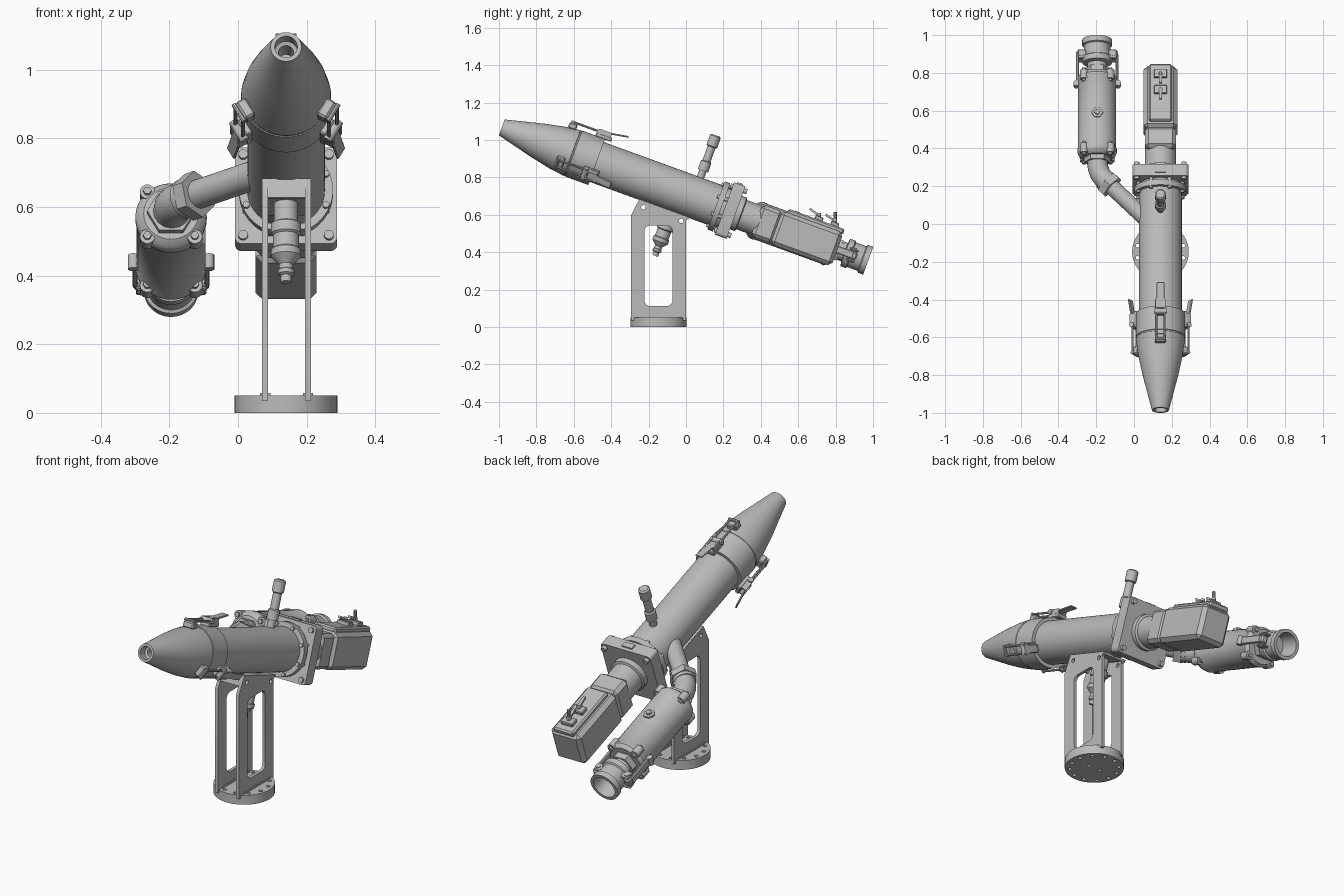
import bpy, bmesh
from math import radians, pi, sin, cos
from mathutils import Matrix, Vector

old = bpy.data.objects.get("Cube")
if old:
    bpy.data.objects.remove(old, do_unlink=True)

GREY = bpy.data.materials.new("machined_grey")
GREY.use_nodes = True
GREY.diffuse_color = (0.5, 0.5, 0.5, 1)
GREY.node_tree.nodes["Principled BSDF"].inputs["Base Color"].default_value = GREY.diffuse_color

# Barrel frame: origin at the nozzle tip, y runs down the barrel, z is its upper side
TILT = Matrix.Translation((0.14, -0.985, 1.067)) @ Matrix.Rotation(radians(-20), 4, 'X')
# Side pump frame, parallel to the barrel
SIDE = TILT @ Matrix.Translation((-0.335, 0, 0))
WORLD = Matrix.Identity(4)
BACK = Vector((0, 1, 0))
UP = Vector((0, 0, 1))
RIGHT = Vector((1, 0, 0))


def finish(name, bm, frame):
    bmesh.ops.remove_doubles(bm, verts=bm.verts, dist=1e-5)
    bmesh.ops.recalc_face_normals(bm, faces=bm.faces)
    for f in bm.faces:
        f.smooth = True
    mesh = bpy.data.meshes.new(name)
    bm.to_mesh(mesh)
    bm.free()
    mesh.set_sharp_from_angle(angle=radians(32))
    mesh.materials.append(GREY)
    obj = bpy.data.objects.new(name, mesh)
    obj.matrix_world = frame
    bpy.context.collection.objects.link(obj)
    return obj


def box(name, centre, size, frame=TILT, bevel=0.0, tilt=0.0):
    bm = bmesh.new()
    m = Matrix.Translation(centre) @ Matrix.Rotation(radians(tilt), 4, 'X')
    bmesh.ops.create_cube(bm, size=1, matrix=m @ Matrix.Diagonal((*size, 1)))
    if bevel:
        bmesh.ops.bevel(bm, geom=bm.edges[:], offset=bevel, segments=1, affect='EDGES')
    return finish(name, bm, frame)


def lathe(name, profile, axis=BACK, origin=(0, 0, 0), frame=TILT, sides=40):
    """Turn (radius, height) points around an axis."""
    bm = bmesh.new()
    turn = Matrix.Translation(origin) @ UP.rotation_difference(Vector(axis)).to_matrix().to_4x4()
    rings = [[bm.verts.new(turn @ Vector((r * cos(2 * pi * i / sides), r * sin(2 * pi * i / sides), h)))
              for i in range(sides)] for r, h in profile]
    for a, b in zip(rings, rings[1:]):
        for i in range(sides):
            j = (i + 1) % sides
            bm.faces.new((a[i], a[j], b[j], b[i]))
    return finish(name, bm, frame)


def rod(name, r, start, end, frame=TILT, sides=20):
    start, end = Vector(start), Vector(end)
    n = (end - start).length
    return lathe(name, [(0, 0), (r, 0), (r, n), (0, n)], end - start, start, frame, sides)


def from_curve(name, curve, frame):
    tmp = bpy.data.objects.new(name, curve)
    bpy.context.collection.objects.link(tmp)
    dg = bpy.context.evaluated_depsgraph_get()
    mesh = bpy.data.meshes.new_from_object(tmp.evaluated_get(dg))
    bm = bmesh.new()
    bm.from_mesh(mesh)
    bpy.data.objects.remove(tmp)
    bpy.data.meshes.remove(mesh)
    bpy.data.curves.remove(curve)
    return finish(name, bm, frame)


def spline(curve, points, closed):
    s = curve.splines.new('POLY')
    s.points.add(len(points) - 1)
    for p, co in zip(s.points, points):
        p.co = (*co, 0, 1)
    s.use_cyclic_u = closed


def plate(name, loops, thick, frame):
    """Flat plate from an outline and its holes."""
    c = bpy.data.curves.new(name, 'CURVE')
    c.dimensions, c.fill_mode, c.extrude = '2D', 'BOTH', thick / 2
    for loop in loops:
        spline(c, loop, True)
    return from_curve(name, c, frame)


def pipe(name, points, r, frame=TILT):
    c = bpy.data.curves.new(name, 'CURVE')
    c.dimensions, c.bevel_depth, c.bevel_resolution, c.use_fill_caps = '3D', r, 6, True
    spline(c, points, False)
    return from_curve(name, c, frame)


def circle(x, y, r, n=16):
    return [(x + r * cos(2 * pi * i / n), y + r * sin(2 * pi * i / n)) for i in range(n)]


def rounded(x, y, w, h, r):
    pts = []
    for k, (sx, sy) in enumerate(((1, 1), (-1, 1), (-1, -1), (1, -1))):
        for i in range(6):
            a = pi / 2 * (k + i / 5)
            pts.append((x + sx * (w / 2 - r) + r * cos(a), y + sy * (h / 2 - r) + r * sin(a)))
    return pts


# Base disc with a ring of bolt holes
holes = [circle(0.125 * cos(a), 0.125 * sin(a), 0.01) for a in (pi * (i + 0.5) / 6 for i in range(12))]
holes += [circle(x, 0, 0.01) for x in (-0.035, 0.035)]
plate("base_disc", [circle(0, 0, 0.15, 48)] + holes, 0.05,
      Matrix.Translation((0.14, -0.147, 0.025)))

# Two windowed stand plates, and the saddle joining them under the barrel
outline = [(-0.295, 0.035), (0, 0.035), (0, 0.57), (0.02, 0.585), (-0.25, 0.682), (-0.295, 0.595)]
for side, x in (("right", 0.079), ("left", 0.204)):
    upright = Matrix(((0, 0, 1, x), (1, 0, 0, 0), (0, 1, 0, 0), (0, 0, 0, 1)))
    plate(side + "_stand_plate", [outline, rounded(-0.147, 0.327, 0.15, 0.43, 0.03),
          circle(-0.228, 0.64, 0.012), circle(-0.025, 0.567, 0.012)], 0.017, upright)
    box(side + "_stand_foot", (x, -0.147, 0.052), (0.03, 0.22, 0.012), WORLD)
box("saddle_plate", (0.0015, 0.965, -0.115), (0.14, 0.28, 0.012))
box("saddle_front", (0.0015, 0.83, -0.14), (0.142, 0.015, 0.055))

# Nozzle, barrel and flange neck
lathe("nozzle", [(0, 0.12), (0.02, 0.12), (0.022, 0.05), (0.033, 0.045), (0.033, 0), (0.045, 0),
                 (0.095, 0.2), (0.118, 0.31), (0.13, 0.4), (0.128, 0.402), (0.128, 0.408),
                 (0.131, 0.41), (0.131, 0.54), (0, 0.54)], sides=64)
lathe("barrel", [(0, 0.5), (0.113, 0.5), (0.113, 1.22), (0.137, 1.22), (0.137, 1.25),
                 (0.115, 1.25), (0.115, 1.29), (0, 1.29)], sides=64)
across = TILT @ Matrix.Translation((0, 1.3, 0)) @ Matrix.Rotation(radians(90), 4, 'X')
plate("square_flange", [rounded(0, 0, 0.298, 0.298, 0.02)], 0.065, across)
for i in range(8):
    a = pi * (i + 0.5) / 4
    x, z = 0.126 * cos(a), 0.126 * sin(a)
    rod("flange_bolt", 0.01, (x, 1.208, z), (x, 1.27, z), sides=12)
for x in (-0.125, 0.125):
    for z in (-0.125, 0.125):
        rod("corner_bolt", 0.014, (x, 1.255, z), (x, 1.35, z), sides=12)
box("flange_key", (0, 1.3, 0.15), (0.06, 0.03, 0.012))

# Drive motor
lathe("motor_adapter", [(0, 1.32), (0.095, 1.32), (0.095, 1.36), (0.083, 1.365), (0.083, 1.5), (0, 1.5)])
box("gearbox", (0, 1.51, 0), (0.165, 0.12, 0.18), bevel=0.018)
box("motor_body", (0, 1.735, 0), (0.178, 0.35, 0.19), bevel=0.02)
box("motor_cover", (0, 1.75, 0.1), (0.12, 0.32, 0.032), bevel=0.008)
for s in (1.76, 1.85):
    box("plug_base", (0, s, 0.122), (0.07, 0.045, 0.025), bevel=0.004)
    rod("plug_stem", 0.012, (0, s, 0.12), (0, s - 0.01, 0.15), sides=12)
    box("plug_lead", (0, s - 0.03, 0.145), (0.015, 0.07, 0.012), tilt=-15)
rod("plug_pin", 0.009, (0, 1.85, 0.13), (0, 1.83, 0.185), sides=10)

# Upper sensor and lower drain fitting
lathe("upper_sensor", [(0, 0.1), (0.02, 0.1), (0.02, 0.15), (0.029, 0.15), (0.029, 0.2), (0.022, 0.205),
                       (0.022, 0.285), (0.03, 0.29), (0.03, 0.345), (0.022, 0.352), (0, 0.352)],
      UP, (0, 1.09, 0), sides=12)
lathe("drain_fitting", [(0, 0.1), (0.035, 0.1), (0.035, 0.18), (0.044, 0.185), (0.044, 0.215),
                        (0.038, 0.22), (0.038, 0.26), (0.044, 0.265), (0.044, 0.285), (0.02, 0.31),
                        (0.02, 0.325), (0.024, 0.328), (0.024, 0.34), (0.016, 0.345), (0.016, 0.365),
                        (0, 0.365)], -UP, (0, 1.005, 0), sides=24)

# Three toggle latches around the nozzle joint
for k in range(3):
    f = TILT @ Matrix.Rotation(k * 2 * pi / 3, 4, 'Y')
    box("latch_hook", (0, 0.355, 0.136), (0.06, 0.045, 0.034), f, 0.006)
    box("latch_base", (0, 0.53, 0.138), (0.055, 0.09, 0.022), f, 0.004)
    rod("latch_pivot", 0.014, (-0.034, 0.5, 0.158), (0.034, 0.5, 0.158), f, 12)
    rod("latch_crossbar", 0.008, (-0.03, 0.345, 0.158), (0.03, 0.345, 0.158), f, 10)
    for x in (-0.022, 0.022):
        rod("latch_rod", 0.006, (x, 0.345, 0.158), (x, 0.5, 0.158), f, 8)
        box("latch_cheek", (x, 0.53, 0.158), (0.008, 0.07, 0.03), f)
    box("latch_lever", (0, 0.585, 0.172), (0.042, 0.14, 0.009), f, 0.003, 10)

# Branch pipe and elbow to the side pump
rod("branch_pipe", 0.043, (0, 1.0, 0), (-0.27, 1.27, 0), sides=28)
diag = Vector((-1, 1, 0)).normalized()
lathe("branch_nut", [(0, 0), (0.07, 0), (0.07, 0.04), (0, 0.04)], diag, (-0.255, 1.255, 0), sides=6)
lathe("branch_collar", [(0, 0), (0.058, 0), (0.058, 0.06), (0, 0.06)], diag, (-0.255, 1.255, 0))
pipe("elbow", [(-0.27, 1.27), (-0.298, 1.3), (-0.318, 1.328), (-0.33, 1.362), (-0.335, 1.43)], 0.055)
lathe("pump_nut", [(0, 1.395), (0.07, 1.395), (0.07, 1.43), (0, 1.43)], frame=SIDE, sides=6)

# Side pump body with end bolts
lathe("pump_body", [(0, 1.42), (0.08, 1.42), (0.098, 1.435), (0.104, 1.45), (0.104, 1.47), (0.101, 1.475),
                    (0.101, 1.85), (0.104, 1.855), (0.104, 1.87), (0.09, 1.89), (0, 1.89)], frame=SIDE)
for i in range(4):
    a = pi * (i + 0.5) / 2
    x, z = 0.098 * cos(a), 0.098 * sin(a)
    for s in (1.425, 1.84):
        rod("pump_boss", 0.022, (x, s, z), (x, s + 0.05, z), SIDE, 14)
        rod("pump_bolt", 0.012, (x, s - 0.012, z), (x, s + 0.062, z), SIDE, 6)
rod("port_plug", 0.03, (0, 1.64, 0.09), (0, 1.64, 0.108), SIDE, 6)
rod("port_screw", 0.014, (0, 1.64, 0.1), (0, 1.64, 0.118), SIDE, 12)

# Quick coupling with an open end and two cam arms
lathe("coupling_neck", [(0, 1.88), (0.066, 1.88), (0.066, 1.925), (0, 1.925)], frame=SIDE, sides=6)
lathe("coupling_cup", [(0, 1.91), (0.052, 1.91), (0.052, 1.95), (0.078, 1.955), (0.078, 1.985),
                       (0.07, 1.99), (0.07, 2.05), (0.079, 2.055), (0.079, 2.085), (0.062, 2.085),
                       (0.058, 1.98), (0, 1.98)], frame=SIDE)
for k in (0, 1):
    f = SIDE @ Matrix.Rotation(k * pi, 4, 'Y')
    rod("cam_pin", 0.014, (0.085, 1.995, -0.04), (0.085, 1.995, 0.04), f, 14)
    for z in (-0.03, 0.03):
        box("cam_ear", (0.08, 1.995, z), (0.045, 0.05, 0.012), f, 0.004)
    box("cam_arm", (0.105, 1.92, 0), (0.015, 0.16, 0.04), f, 0.004)
    box("cam_head", (0.092, 1.998, 0), (0.038, 0.045, 0.044), f, 0.008)
    rod("cam_ring", 0.016, (0.11, 1.835, -0.022), (0.11, 1.835, 0.022), f, 14)
